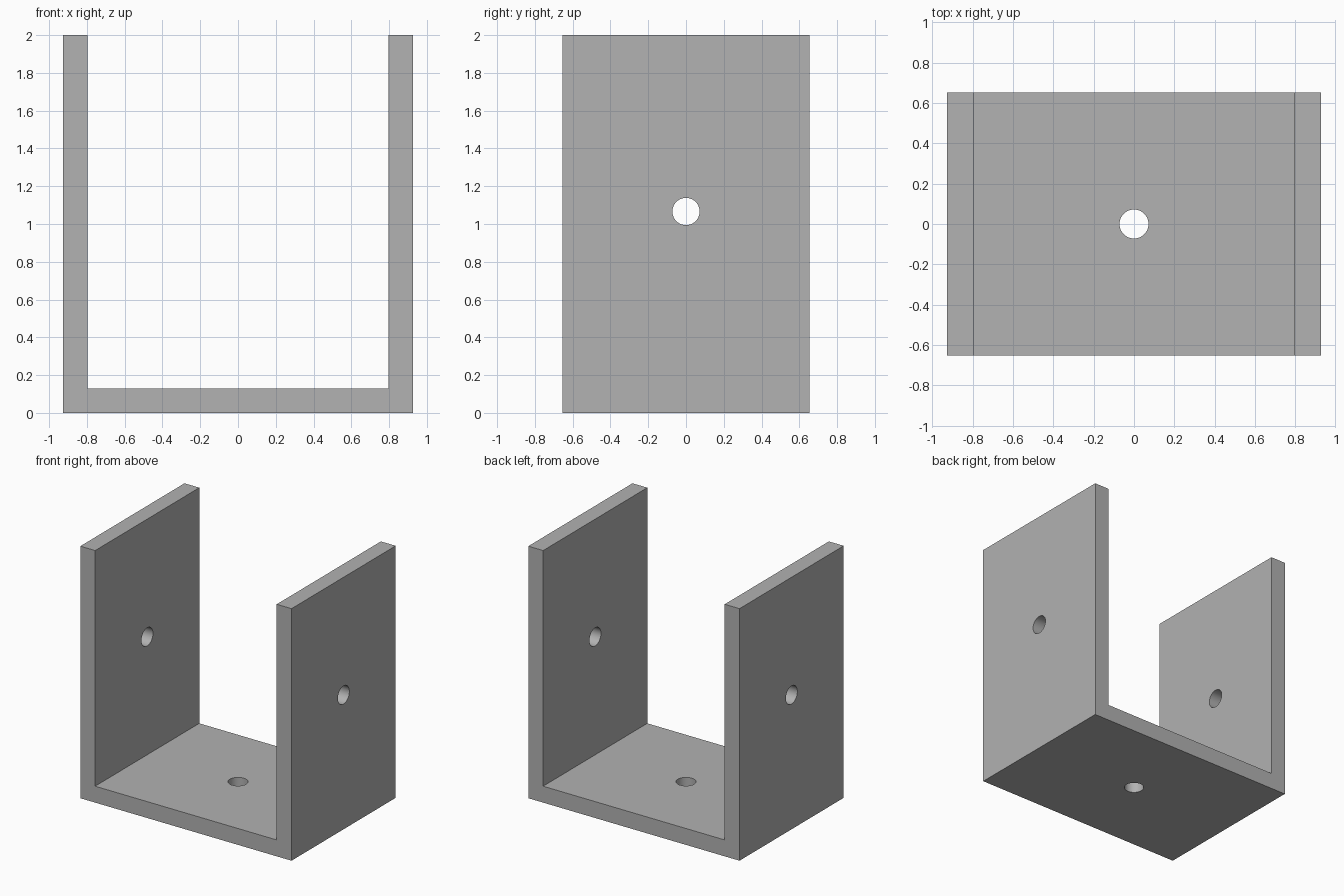
import bpy
import bmesh
from math import pi, radians

HALF_W, HALF_D, HEIGHT, WALL = 0.927, 0.653, 2.0, 0.13
HOLE_R, HOLE_Z = 0.072, 1.066

cube = bpy.data.objects.get("Cube")
if cube:
    bpy.data.objects.remove(cube, do_unlink=True)

# Plain grey metal
grey = bpy.data.materials.new("grey_metal")
grey.use_nodes = True
colour = (0.445, 0.445, 0.445, 1)
grey.diffuse_color = colour
grey.node_tree.nodes["Principled BSDF"].inputs["Base Color"].default_value = colour

# U-shaped channel: half profile mirrored in x, extruded in depth
inner = HALF_W - WALL
half = [(HALF_W, 0), (HALF_W, HEIGHT), (inner, HEIGHT), (inner, WALL)]
profile = half + [(-x, z) for x, z in reversed(half)]
bm = bmesh.new()
face = bm.faces.new([bm.verts.new((x, -HALF_D, z)) for x, z in profile])
extruded = bmesh.ops.extrude_face_region(bm, geom=[face])
moved = [v for v in extruded["geom"] if isinstance(v, bmesh.types.BMVert)]
bmesh.ops.translate(bm, verts=moved, vec=(0, 2 * HALF_D, 0))
bmesh.ops.recalc_face_normals(bm, faces=bm.faces)
mesh = bpy.data.meshes.new("u_bracket")
bm.to_mesh(mesh)
bm.free()
bracket = bpy.data.objects.new("u_bracket", mesh)
bpy.context.collection.objects.link(bracket)
mesh.materials.append(grey)


def drill(name, location, rotation, depth):
    """Cut a round hole through the bracket."""
    bpy.ops.mesh.primitive_cylinder_add(vertices=48, radius=HOLE_R, depth=depth,
                                        location=location, rotation=rotation)
    cutter = bpy.context.object
    cutter.name = name
    cutter.hide_render = True
    cutter.data.materials.append(grey)
    mod = bracket.modifiers.new(name, "BOOLEAN")
    mod.operation = "DIFFERENCE"
    mod.solver = "EXACT"
    mod.object = cutter
    bpy.ops.object.select_all(action="DESELECT")
    bracket.select_set(True)
    bpy.context.view_layer.objects.active = bracket
    bpy.ops.object.modifier_apply(modifier=name)
    bpy.data.objects.remove(cutter, do_unlink=True)


# Bolt holes in both side walls and the base
for side, label in ((1, "left"), (-1, "right")):
    drill(label + "_hole_cutter", (side * (HALF_W - WALL / 2), 0, HOLE_Z),
          (0, pi / 2, 0), WALL * 3)
drill("base_hole_cutter", (0, 0, WALL / 2), (0, 0, 0), WALL * 3)

# Smooth hole walls, sharp plate edges
bpy.ops.object.shade_smooth_by_angle(angle=radians(30))
